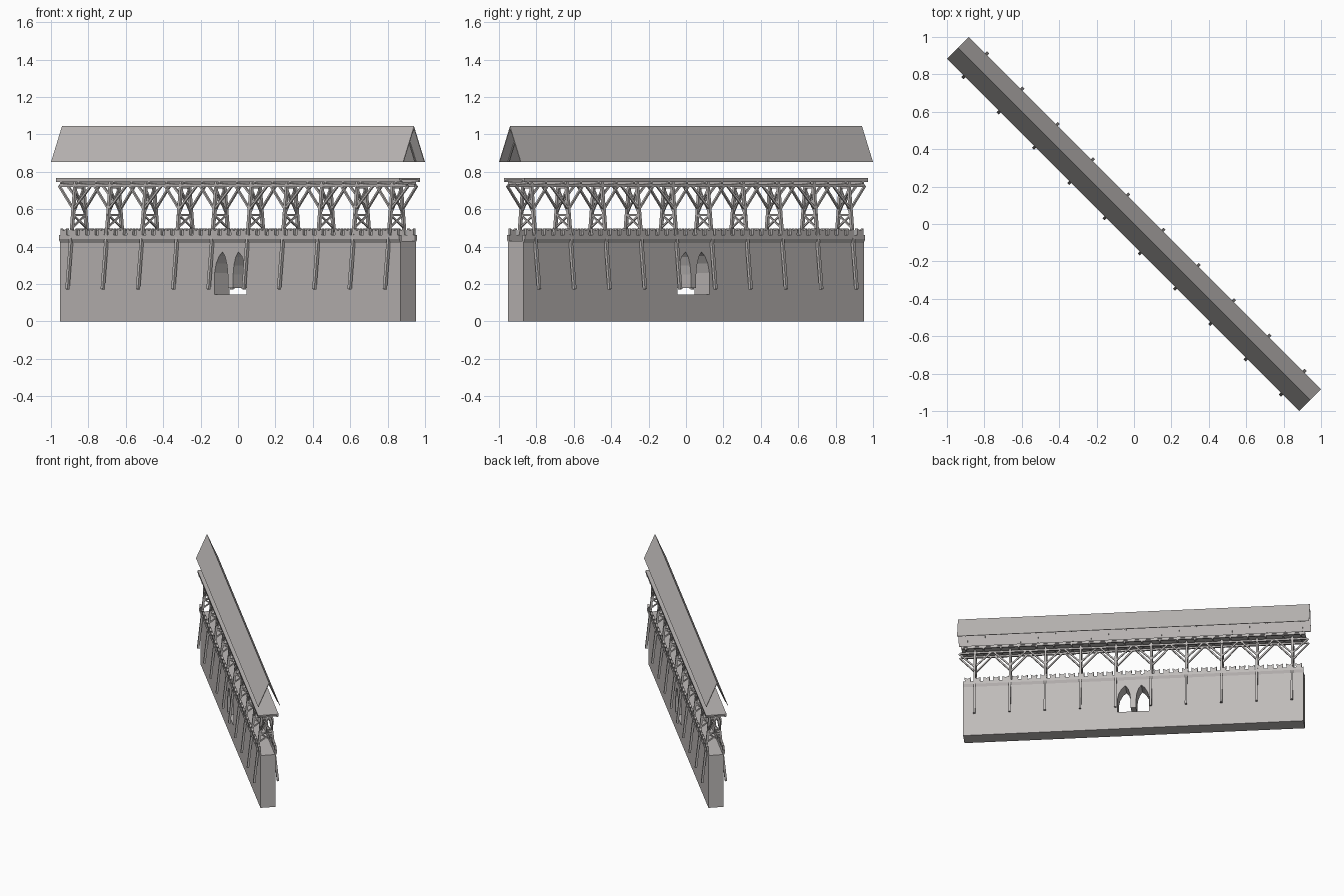
import bpy, bmesh, math
from mathutils import Matrix, Vector

if "Cube" in bpy.data.objects:
    bpy.data.objects.remove(bpy.data.objects["Cube"], do_unlink=True)

# Everything is built along x, then turned onto the diagonal
TURN = Matrix.Rotation(math.radians(-45), 4, "Z")


def make_material(name, colour):
    mat = bpy.data.materials.new(name)
    mat.use_nodes = True
    mat.diffuse_color = colour
    mat.node_tree.nodes["Principled BSDF"].inputs["Base Color"].default_value = colour
    return mat


GREY = make_material("warm_grey", (0.52, 0.495, 0.485, 1))


def finish(name, bm):
    bmesh.ops.recalc_face_normals(bm, faces=bm.faces)
    mesh = bpy.data.meshes.new(name)
    bm.to_mesh(mesh)
    bm.free()
    mesh.materials.append(GREY)
    obj = bpy.data.objects.new(name, mesh)
    obj.matrix_world = TURN
    bpy.context.collection.objects.link(obj)
    return obj


def prism(bm, outline, offset):
    """Extrude a closed outline of 3D points by an offset."""
    face = bm.faces.new([bm.verts.new(p) for p in outline])
    out = bmesh.ops.extrude_face_region(bm, geom=[face])
    moved = [g for g in out["geom"] if isinstance(g, bmesh.types.BMVert)]
    bmesh.ops.translate(bm, verts=moved, vec=offset)


def box(bm, centre, size):
    mat = Matrix.Translation(centre) @ Matrix.Diagonal((*size, 1))
    bmesh.ops.create_cube(bm, size=1, matrix=mat)


def bar(bm, start, end, thick):
    """Square timber between two points."""
    start, end = Vector(start), Vector(end)
    line = end - start
    mat = (Matrix.Translation((start + end) / 2)
           @ line.to_track_quat("Z", "Y").to_matrix().to_4x4()
           @ Matrix.Diagonal((thick, thick, line.length, 1)))
    bmesh.ops.create_cube(bm, size=1, matrix=mat)


def mirrored(half):
    """Close a half outline of (side, height) pairs across side = 0."""
    return half + [(-a, b) for a, b in reversed(half)]


# Wall with a sunken walkway between two overhanging parapets
HALF = 1.287
bm = bmesh.new()
section = mirrored([(0.057, 0), (0.057, 0.42), (0.068, 0.44),
                    (0.068, 0.463), (0.052, 0.463), (0.052, 0.43)])
prism(bm, [(-HALF, v, z) for v, z in section], (2 * HALF, 0, 0))
wall = finish("wall", bm)

# Twin pointed openings sharing a sill slot, cut through the wall
bm = bmesh.new()
opening = mirrored([(0.12, 0.145), (0.12, 0.26), (0.108, 0.31), (0.085, 0.35),
                    (0.06, 0.372), (0.04, 0.345), (0.026, 0.3), (0.02, 0.25),
                    (0.02, 0.18)])
prism(bm, [(u, -0.2, z) for u, z in opening], (0, 0.4, 0))
cutter = finish("opening_cutter", bm)
cutter.hide_render = True
cut = wall.modifiers.new("openings", "BOOLEAN")
cut.operation = "DIFFERENCE"
cut.solver = "EXACT"
cut.object = cutter
bpy.context.view_layer.update()
graph = bpy.context.evaluated_depsgraph_get()
cut_mesh = bpy.data.meshes.new_from_object(wall.evaluated_get(graph))
wall.modifiers.clear()
wall.data = cut_mesh
bpy.data.objects.remove(cutter, do_unlink=True)

# Notched merlons on both parapets
bm = bmesh.new()
COUNT = 36
step = 2 * HALF / COUNT
tooth = [(-0.3, 0.46), (0.3, 0.46), (0.34, 0.498), (0, 0.485), (-0.34, 0.498)]
for i in range(COUNT):
    u = -HALF + (i + 0.5) * step
    for v in (-0.068, 0.052):
        prism(bm, [(u + a * step, v, z) for a, z in tooth], (0, 0.016, 0))
finish("merlons", bm)

# Trestles: long leaning legs, cross bracing and knee braces
LOW, HIGH = 0.172, 0.75
def lean(z):
    return 0.09 - 0.062 * (z - LOW) / (HIGH - LOW)


legs, braces, knees = bmesh.new(), bmesh.new(), bmesh.new()
for i in range(10):
    u = (i - 4.5) * 0.2667
    for s in (-1, 1):
        bar(legs, (u, s * lean(LOW), LOW), (u, s * lean(HIGH), HIGH), 0.016)
        for z0, z1 in ((0.5, 0.57), (0.57, 0.71)):
            bar(braces, (u, s * lean(z0), z0), (u, -s * lean(z1), z1), 0.009)
        for d in (-1, 1):
            bar(knees, (u, s * lean(0.6), 0.6), (u + d * 0.12, s * 0.032, 0.725), 0.011)
    for z in (0.57, 0.715):
        bar(braces, (u, -lean(z) - 0.01, z), (u, lean(z) + 0.01, z), 0.011)
finish("trestle_legs", legs)
finish("cross_braces", braces)
finish("knee_braces", knees)

# Long beams, joists and the deck they carry
bm = bmesh.new()
for v in (-0.032, 0.032):
    box(bm, (0, v, 0.727), (2.62, 0.014, 0.014))
for v in (-0.07, 0.07):
    box(bm, (0, v, 0.75), (2.6, 0.012, 0.011))
finish("long_beams", bm)

bm = bmesh.new()
for i in range(20):
    box(bm, ((i - 9.5) * 0.1333, 0, 0.74), (0.011, 0.15, 0.012))
finish("joists", bm)

bm = bmesh.new()
box(bm, (0, 0, 0.761), (2.6, 0.156, 0.01))
finish("deck", bm)

# Open gabled roof shell
bm = bmesh.new()
ROOF = 1.331
shell = [(-0.083, 0.852), (0, 1.044), (0.083, 0.852),
         (0.078, 0.852), (0, 1.032), (-0.078, 0.852)]
prism(bm, [(-ROOF, v, z) for v, z in shell], (2 * ROOF, 0, 0))
finish("roof", bm)

# Rafters under the roof
bm = bmesh.new()
for i in range(20):
    u = (i - 9.5) * 0.1333
    for s in (-1, 1):
        bar(bm, (u, s * 0.075, 0.855), (u, 0, 1.028), 0.008)
finish("rafters", bm)
